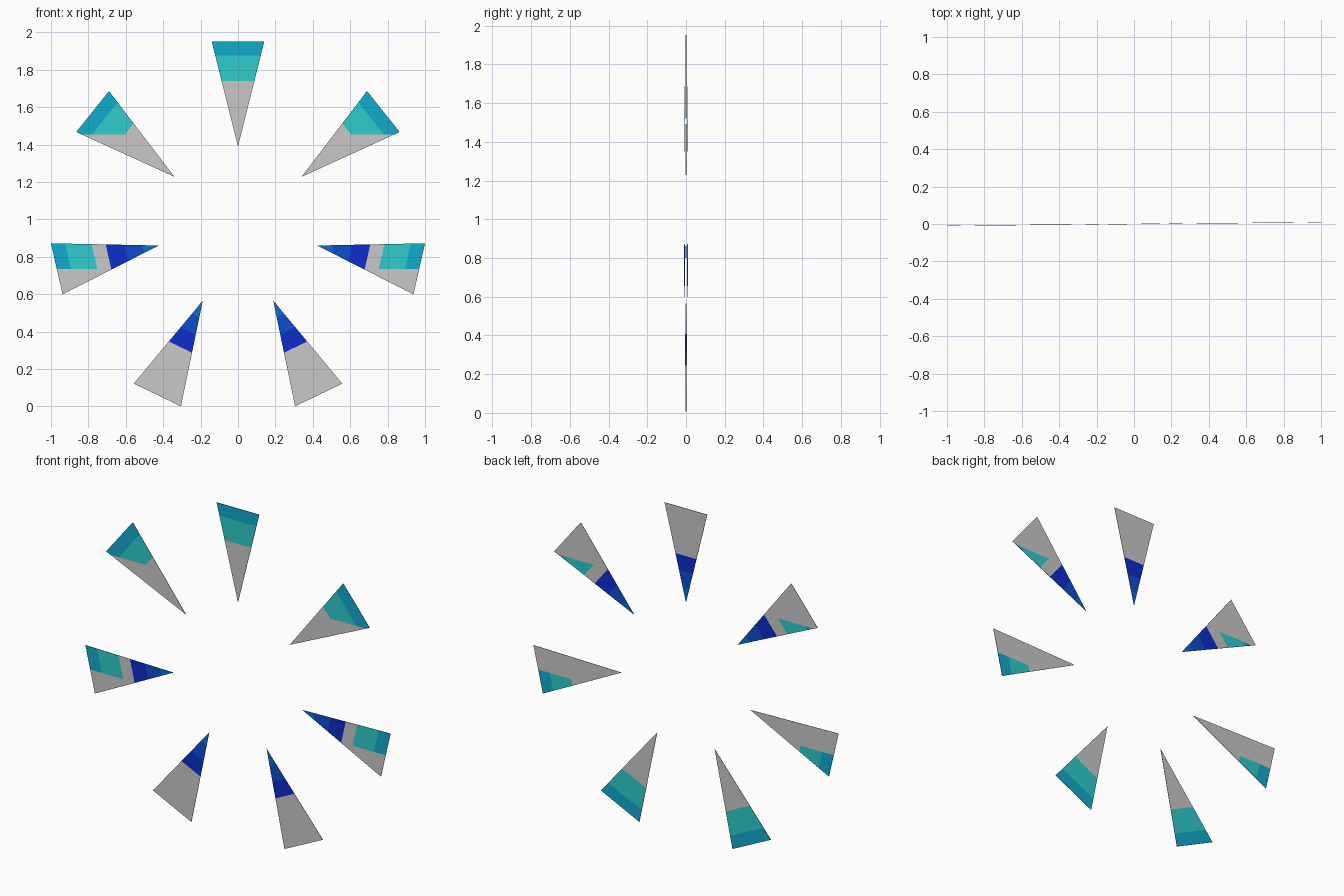
import bpy, bmesh, math
from mathutils import Vector

if "Cube" in bpy.data.objects:
    bpy.data.objects.remove(bpy.data.objects["Cube"])

CENTRE_Z = 0.957
TIP, RIM, HALF = 0.434, 0.994, 0.14      # radii of tip and base, half base width
THICK = 0.001                            # half thickness of a blade
DARK_END, MID_END, LIGHT_END = 0.71, 0.615, 0.52   # blue bands near the tip
CYAN_START, EDGE_START = 0.783, 0.92               # cyan bands near the rim


def srgb(r, g, b):
    f = lambda c: c / 12.92 if c <= 0.04045 else ((c + 0.055) / 1.055) ** 2.4
    return (f(r / 255), f(g / 255), f(b / 255), 1)


mats = []
for name, col in [("light grey", (201, 201, 201)), ("turquoise", (46, 204, 204)),
                  ("rim cyan", (16, 172, 206)), ("tip blue", (12, 108, 206)),
                  ("mid blue", (12, 78, 206)), ("deep blue", (12, 46, 206))]:
    m = bpy.data.materials.new(name)
    m.diffuse_color = srgb(*col)
    m.use_nodes = True
    m.node_tree.nodes["Principled BSDF"].inputs["Base Color"].default_value = m.diffuse_color
    mats.append(m)


def blade(name, angle, cut, blue_front):
    """Thin triangle; turquoise shows in front above the cut height, behind below it."""
    out = Vector((math.sin(angle), 0, math.cos(angle)))
    side = Vector((math.cos(angle), 0, -math.sin(angle)))
    mid = Vector((0, 0, CENTRE_Z))
    pts = [mid + out * TIP, mid + out * RIM + side * HALF, mid + out * RIM - side * HALF]
    bm = bmesh.new()
    front = [bm.verts.new(p + Vector((0, -THICK, 0))) for p in pts]
    back = [bm.verts.new(p + Vector((0, THICK, 0))) for p in pts]
    bm.faces.new(front)
    bm.faces.new(back[::-1])
    for i in range(3):
        j = (i + 1) % 3
        bm.faces.new((front[i], back[i], back[j], front[j]))
    bmesh.ops.recalc_face_normals(bm, faces=bm.faces)

    # cut the colour bands and the horizontal changeover line
    planes = [(mid + out * r, out) for r in
              (LIGHT_END, MID_END, DARK_END, CYAN_START, EDGE_START)]
    planes.append((Vector((0, 0, cut)), Vector((0, 0, 1))))
    for co, no in planes:
        bmesh.ops.bisect_plane(bm, geom=bm.verts[:] + bm.edges[:] + bm.faces[:],
                               plane_co=co, plane_no=no, dist=1e-6)

    # colour by radius, side and height
    for f in bm.faces:
        if abs(f.normal.y) < 0.5:
            continue
        c = f.calc_center_median()
        r = (c - mid).dot(out)
        is_front = f.normal.y < 0
        if r < DARK_END and is_front == blue_front:
            f.material_index = 3 if r < LIGHT_END else 4 if r < MID_END else 5
        elif r > CYAN_START and is_front == (c.z > cut):
            f.material_index = 2 if r > EDGE_START else 1

    # the ring leans very slightly back on the right
    for v in bm.verts:
        v.co.y += 0.009 * v.co.x
    me = bpy.data.meshes.new(name)
    bm.to_mesh(me)
    bm.free()
    for m in mats:
        me.materials.append(m)
    bpy.context.collection.objects.link(bpy.data.objects.new(name, me))


STEP = 2 * math.pi / 7
blade("top_blade", 0, 1.0, False)
for s, word in ((1, "right"), (-1, "left")):
    blade("upper_blade_" + word, s * STEP, 1.455, False)
    blade("side_blade_" + word, s * 2 * STEP, 0.735, True)
    blade("lower_blade_" + word, s * 3 * STEP, 0.9, True)
